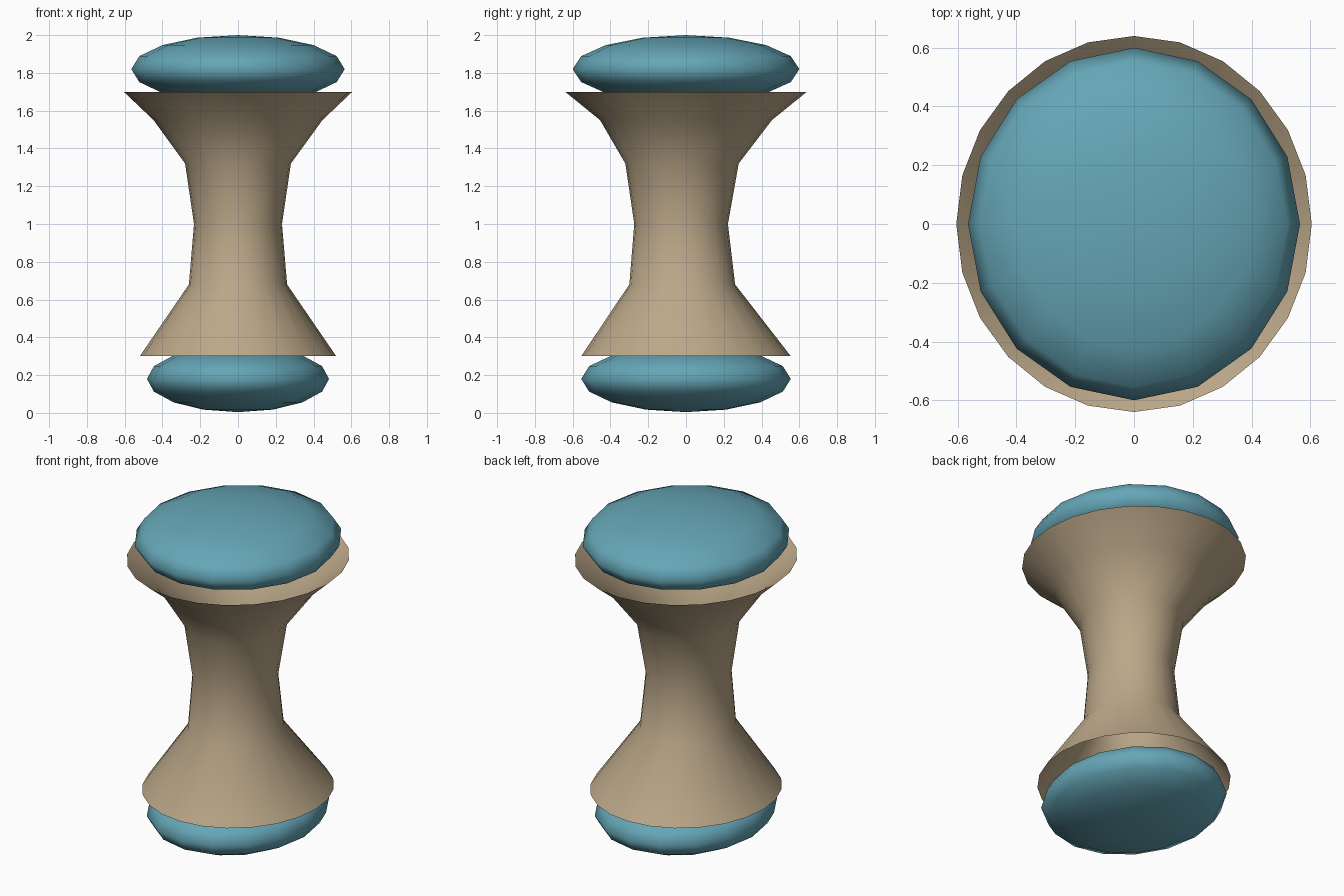
import bpy, bmesh, math

if "Cube" in bpy.data.objects:
    bpy.data.objects.remove(bpy.data.objects["Cube"])


def material(name, rgb):
    m = bpy.data.materials.new(name)
    m.diffuse_color = (*rgb, 1)
    m.use_nodes = True
    m.node_tree.nodes["Principled BSDF"].inputs["Base Color"].default_value = m.diffuse_color
    return m


tan = material("tan_shell", (0.50, 0.39, 0.25))
teal = material("teal_cushion", (0.13, 0.38, 0.47))


def finish(name, bm, mat):
    bmesh.ops.recalc_face_normals(bm, faces=bm.faces[:])
    for f in bm.faces:
        f.smooth = True
    me = bpy.data.meshes.new(name)
    bm.to_mesh(me)
    bm.free()
    me.materials.append(mat)
    ob = bpy.data.objects.new(name, me)
    bpy.context.collection.objects.link(ob)
    return ob


# Waisted open tube: z, x radius, y radius, y offset
PROFILE = [
    (0.30, 0.52, 0.555, 0.0),
    (0.68, 0.26, 0.28, -0.02),
    (1.00, 0.233, 0.248, -0.026),
    (1.32, 0.28, 0.30, -0.021),
    (1.55, 0.447, 0.455, 0.0),
    (1.70, 0.605, 0.64, 0.0),
]
SIDES = 24
bm = bmesh.new()
rings = []
for z, rx, ry, oy in PROFILE:
    angles = [2 * math.pi * i / SIDES for i in range(SIDES)]
    rings.append([bm.verts.new((rx * math.cos(a), oy + ry * math.sin(a), z)) for a in angles])
for lower, upper in zip(rings, rings[1:]):
    for i in range(SIDES):
        j = (i + 1) % SIDES
        bm.faces.new((lower[i], lower[j], upper[j], upper[i]))
finish("waisted_body", bm, tan)


# Flattened low-poly ellipsoids at both ends
def cushion(name, z, rx, ry, rz):
    bm = bmesh.new()
    bmesh.ops.create_uvsphere(bm, u_segments=16, v_segments=8, radius=1)
    bmesh.ops.scale(bm, vec=(rx, ry, rz), verts=bm.verts)
    bmesh.ops.translate(bm, vec=(0, 0, z), verts=bm.verts)
    finish(name, bm, teal)


cushion("seat_cushion", 1.82, 0.565, 0.60, 0.18)
cushion("base_cushion", 0.18, 0.482, 0.555, 0.176)
